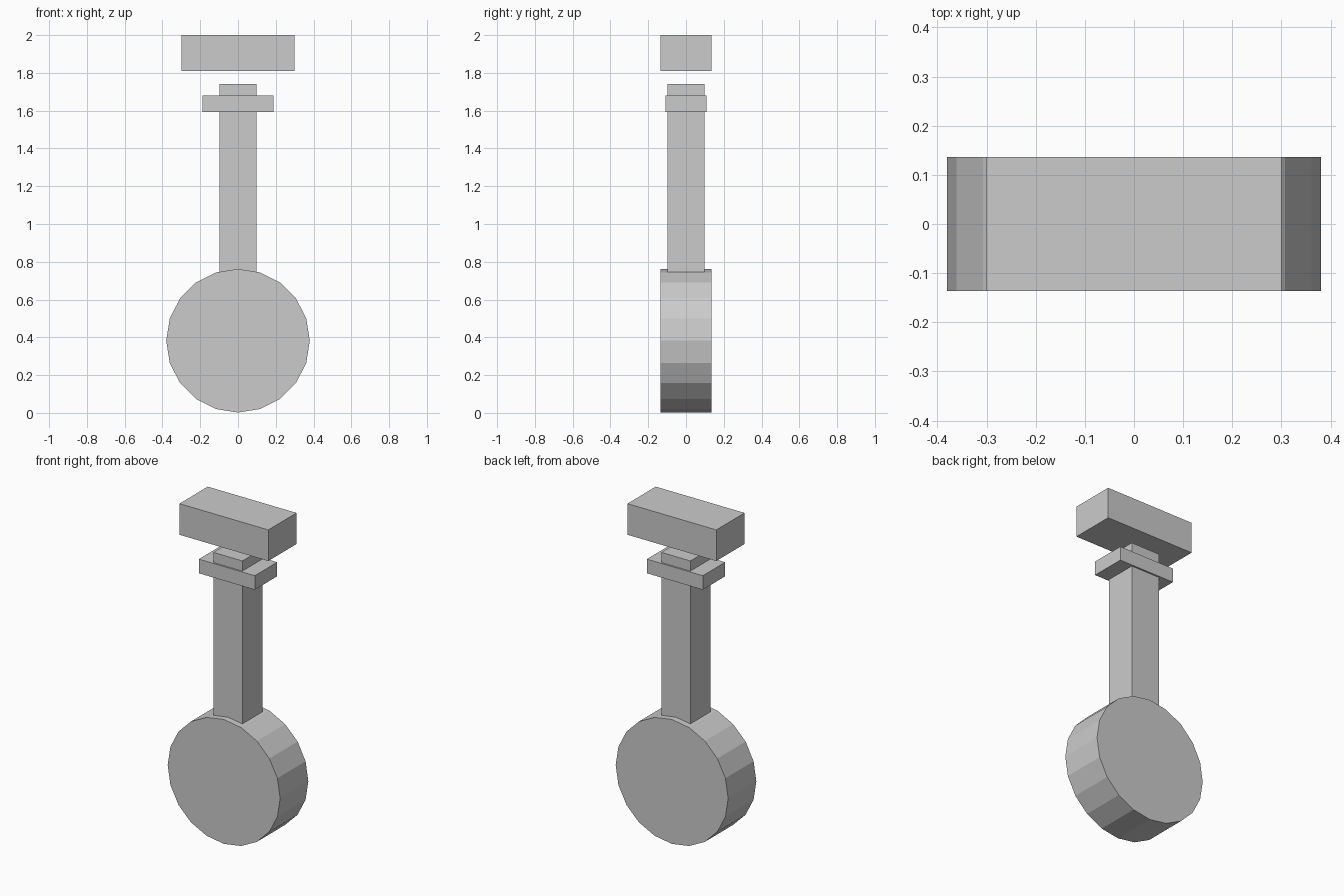
import bpy
import math

if "Cube" in bpy.data.objects:
    bpy.data.objects.remove(bpy.data.objects["Cube"])


def box(name, half_x, half_y, z0, z1):
    bpy.ops.mesh.primitive_cube_add(size=1, location=(0, 0, (z0 + z1) / 2))
    ob = bpy.context.object
    ob.name = name
    ob.scale = (2 * half_x, 2 * half_y, z1 - z0)
    bpy.ops.object.transform_apply(location=False, rotation=False, scale=True)
    return ob


# Twenty-sided disc standing on edge, with a corner at the very top
bpy.ops.mesh.primitive_cylinder_add(vertices=20, radius=0.38, depth=0.272,
                                    location=(0, 0, 0.382),
                                    rotation=(math.pi / 2, 0, 0))
disc = bpy.context.object
disc.name = "round_base"
bpy.ops.object.transform_apply(location=False, rotation=True, scale=False)

# Square post rising from the disc, with a collar near its top
box("post", 0.098, 0.098, 0.73, 1.742)
box("collar", 0.189, 0.108, 1.594, 1.68)

# Separate block floating above the post
box("top_block", 0.3, 0.136, 1.81, 2.0)
